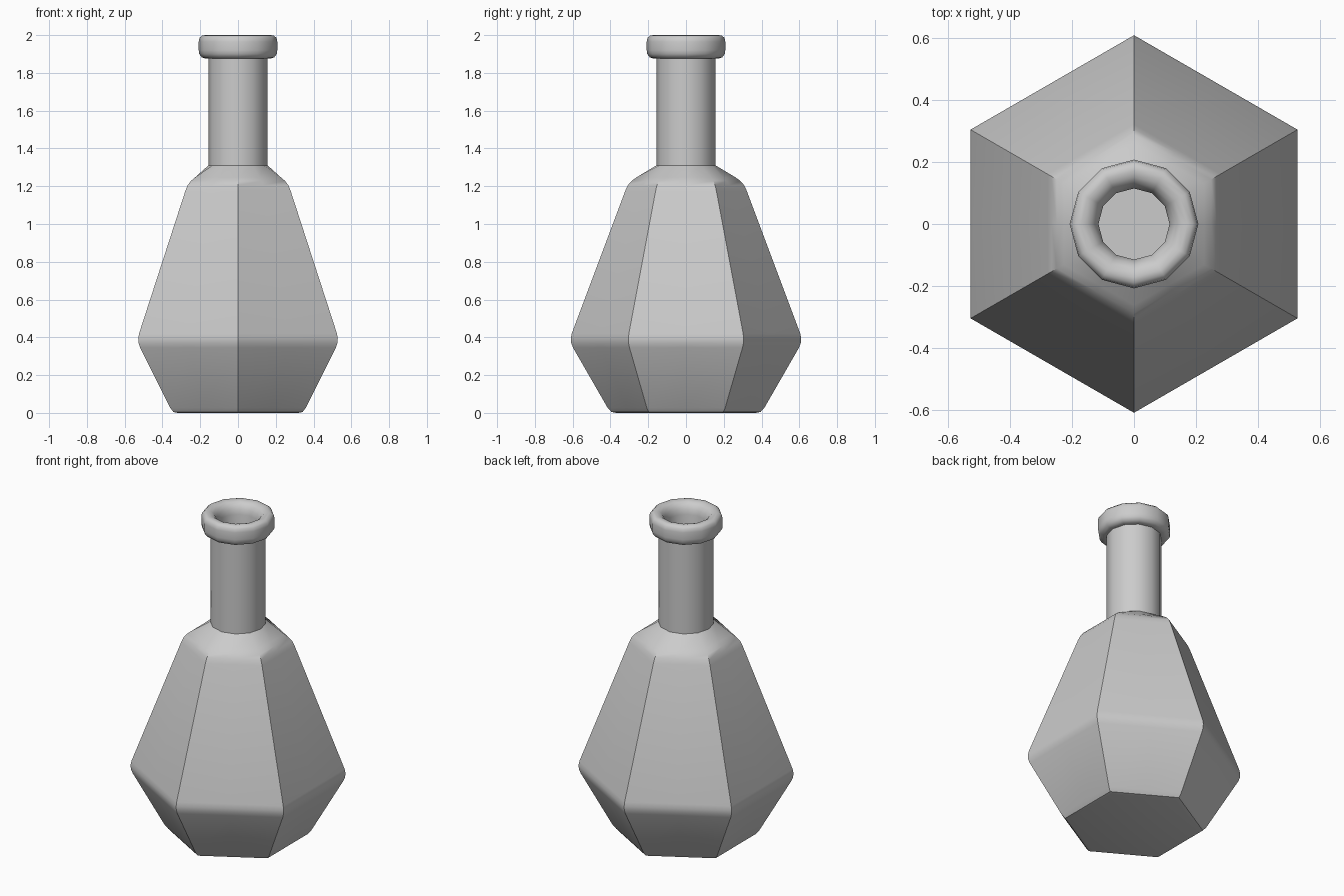
import bpy, bmesh, math

if "Cube" in bpy.data.objects:
    bpy.data.objects.remove(bpy.data.objects["Cube"])

SIDES = 12
HEX = math.cos(math.pi / 6)   # flat-side factor of a hexagon


def ring(bm, r, z, hexagonal):
    """Twelve points: a regular 12-gon, or a hexagon with edge midpoints."""
    verts = []
    for i in range(SIDES):
        a = i * 2 * math.pi / SIDES
        k = HEX if hexagonal and i % 2 == 0 else 1.0
        verts.append(bm.verts.new((r * k * math.cos(a), r * k * math.sin(a), z)))
    return verts


# Outer faceted body, with softened corners
body = [(0.37, 0.0), (0.395, 0.005), (0.415, 0.027), (0.598, 0.345),
        (0.608, 0.37), (0.61, 0.393), (0.605, 0.42), (0.322, 1.175),
        (0.308, 1.205), (0.288, 1.228), (0.262, 1.247)]
# Round neck and rolled lip, continuing down the inside of the mouth
neck = [(0.157, 1.31), (0.157, 1.876), (0.172, 1.876), (0.192, 1.882),
        (0.205, 1.9), (0.208, 1.92), (0.208, 1.965), (0.204, 1.985),
        (0.19, 1.998), (0.172, 2.0), (0.152, 1.995), (0.135, 1.982),
        (0.122, 1.96), (0.115, 1.93), (0.115, 1.32)]
# Inner wall of the body
inside = [(0.25, 1.2), (0.28, 1.16), (0.565, 0.395), (0.38, 0.045)]

bm = bmesh.new()
rings = [ring(bm, r, z, True) for r, z in body]
rings += [ring(bm, r, z, False) for r, z in neck]
rings += [ring(bm, r, z, True) for r, z in inside]
for lo, hi in zip(rings, rings[1:]):
    for i in range(SIDES):
        j = (i + 1) % SIDES
        bm.faces.new((lo[i], lo[j], hi[j], hi[i]))
bm.faces.new(list(reversed(rings[0])))   # underside
bm.faces.new(rings[-1])                  # inner floor

mesh = bpy.data.meshes.new("bottle")
bm.to_mesh(mesh)
bm.free()
bottle = bpy.data.objects.new("bottle", mesh)
bpy.context.collection.objects.link(bottle)

# Smooth the round parts, keep the hexagonal edges sharp
bpy.context.view_layer.objects.active = bottle
bottle.select_set(True)
bpy.ops.object.shade_smooth_by_angle(angle=math.radians(38))
